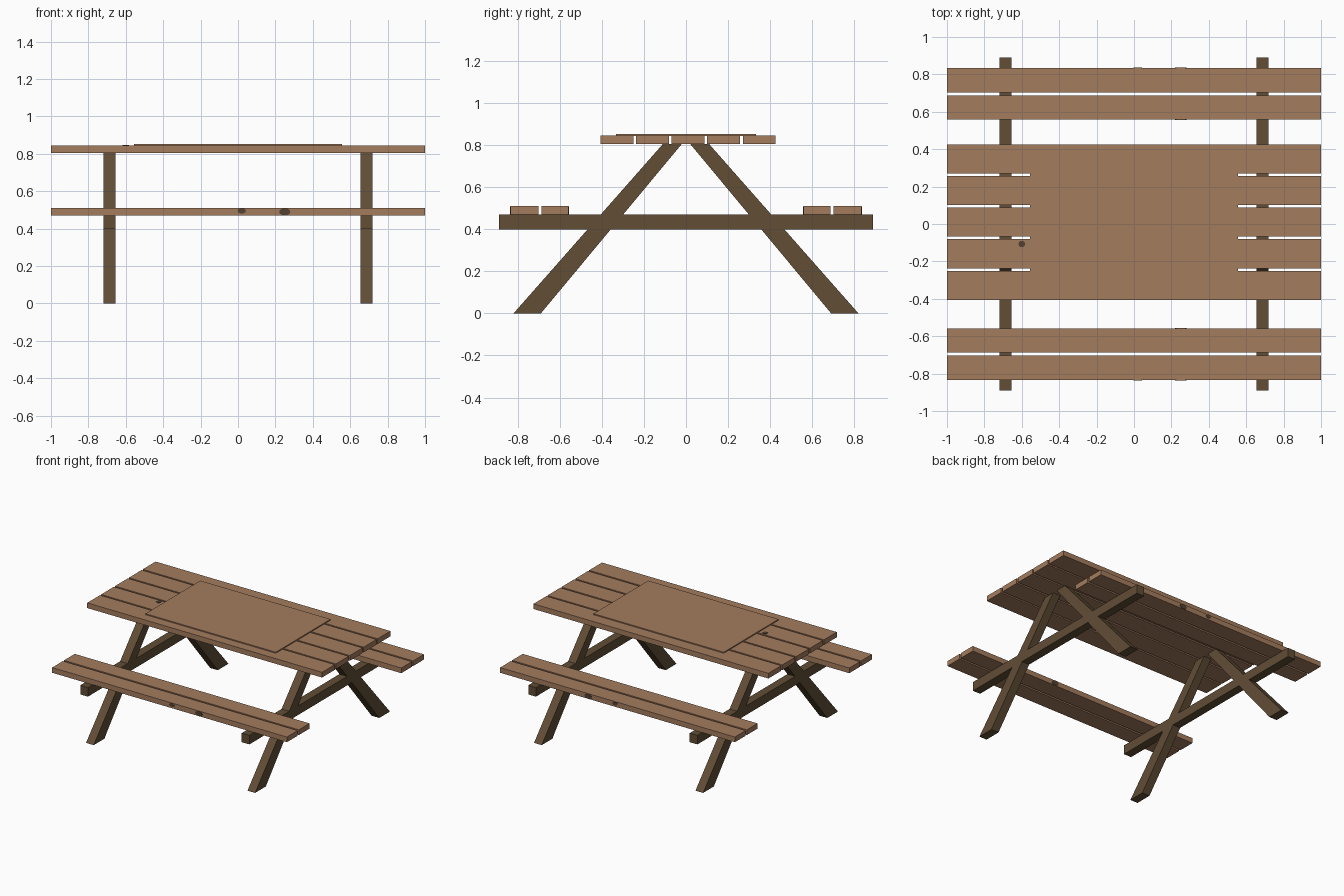
import bpy, bmesh, math
from mathutils import Vector

old = bpy.data.objects.get("Cube")
if old:
    bpy.data.objects.remove(old, do_unlink=True)


def make_material(name, colour):
    mat = bpy.data.materials.new(name)
    mat.use_nodes = True
    mat.diffuse_color = (*colour, 1)
    mat.node_tree.nodes["Principled BSDF"].inputs["Base Color"].default_value = (*colour, 1)
    return mat


plank_wood = make_material("warm plank wood", (0.37, 0.20, 0.11))
frame_wood = make_material("dark frame wood", (0.12, 0.075, 0.036))
knot_wood = make_material("dark knot wood", (0.085, 0.055, 0.032))


def prism(name, points, direction, material):
    """Extrude a flat outline of points along a direction."""
    bm = bmesh.new()
    face = bm.faces.new([bm.verts.new(p) for p in points])
    extruded = bmesh.ops.extrude_face_region(bm, geom=[face])["geom"]
    moved = [g for g in extruded if isinstance(g, bmesh.types.BMVert)]
    bmesh.ops.translate(bm, verts=moved, vec=Vector(direction))
    bmesh.ops.recalc_face_normals(bm, faces=bm.faces)
    mesh = bpy.data.meshes.new(name)
    bm.to_mesh(mesh)
    bm.free()
    mesh.materials.append(material)
    obj = bpy.data.objects.new(name, mesh)
    bpy.context.collection.objects.link(obj)
    return obj


def side_profile(name, outline, x0, x1, material):
    """Outline given as (y, z), run from x0 to x1."""
    return prism(name, [(x0, y, z) for y, z in outline], (x1 - x0, 0, 0), material)


def box(name, x0, x1, y0, y1, z0, z1, material):
    return side_profile(name, [(y0, z0), (y1, z0), (y1, z1), (y0, z1)], x0, x1, material)


def knot(name, centre, normal, width, height):
    """Thin oval plate lying on a plank face."""
    n = Vector(normal)
    u = Vector((1, 0, 0))
    v = n.cross(u)
    ring = [Vector(centre) - n * 0.001
            + u * math.cos(k * math.tau / 12) * width / 2
            + v * math.sin(k * math.tau / 12) * height / 2 for k in range(12)]
    return prism(name, ring, n * 0.004, knot_wood)


# Table top: five planks and a thin centre panel
for i in range(5):
    mid = 0.01 + (i - 2) * 0.169
    box(f"top_plank_{i + 1}", -1, 1, mid - 0.078, mid + 0.078, 0.805, 0.845, plank_wood)
box("centre_panel", -0.555, 0.555, -0.333, 0.333, 0.843, 0.853, plank_wood)
knot("top_knot", (-0.6, -0.107, 0.845), (0, 0, 1), 0.036, 0.034)

# Benches with knots
for side, label in ((-1, "front"), (1, "back")):
    for inner, outer, part in ((0.558, 0.688, "inner"), (0.702, 0.833, "outer")):
        y0, y1 = sorted((side * inner, side * outer))
        box(f"{label}_bench_{part}_plank", -1, 1, y0, y1, 0.47, 0.51, plank_wood)
    knot(f"{label}_bench_large_knot", (0.25, side * 0.833, 0.49), (0, side, 0), 0.06, 0.038)
    knot(f"{label}_bench_small_knot", (0.02, side * 0.833, 0.495), (0, side, 0), 0.044, 0.028)
    knot(f"{label}_bench_inner_knot", (0.25, side * 0.558, 0.49), (0, -side, 0), 0.06, 0.038)

# End frames: a cross beam and two splayed legs each
leg_outline = [(0.82, 0), (0.69, 0), (0.02, 0.805), (0.11, 0.805)]
for x0, label in ((-0.72, "right"), (0.655, "left")):
    x1 = x0 + 0.065
    box(f"{label}_cross_beam", x0, x1, -0.89, 0.89, 0.40, 0.47, frame_wood)
    for side, end in ((-1, "front"), (1, "back")):
        outline = [(side * y, z) for y, z in leg_outline]
        side_profile(f"{label}_{end}_leg", outline, x0, x1, frame_wood)
